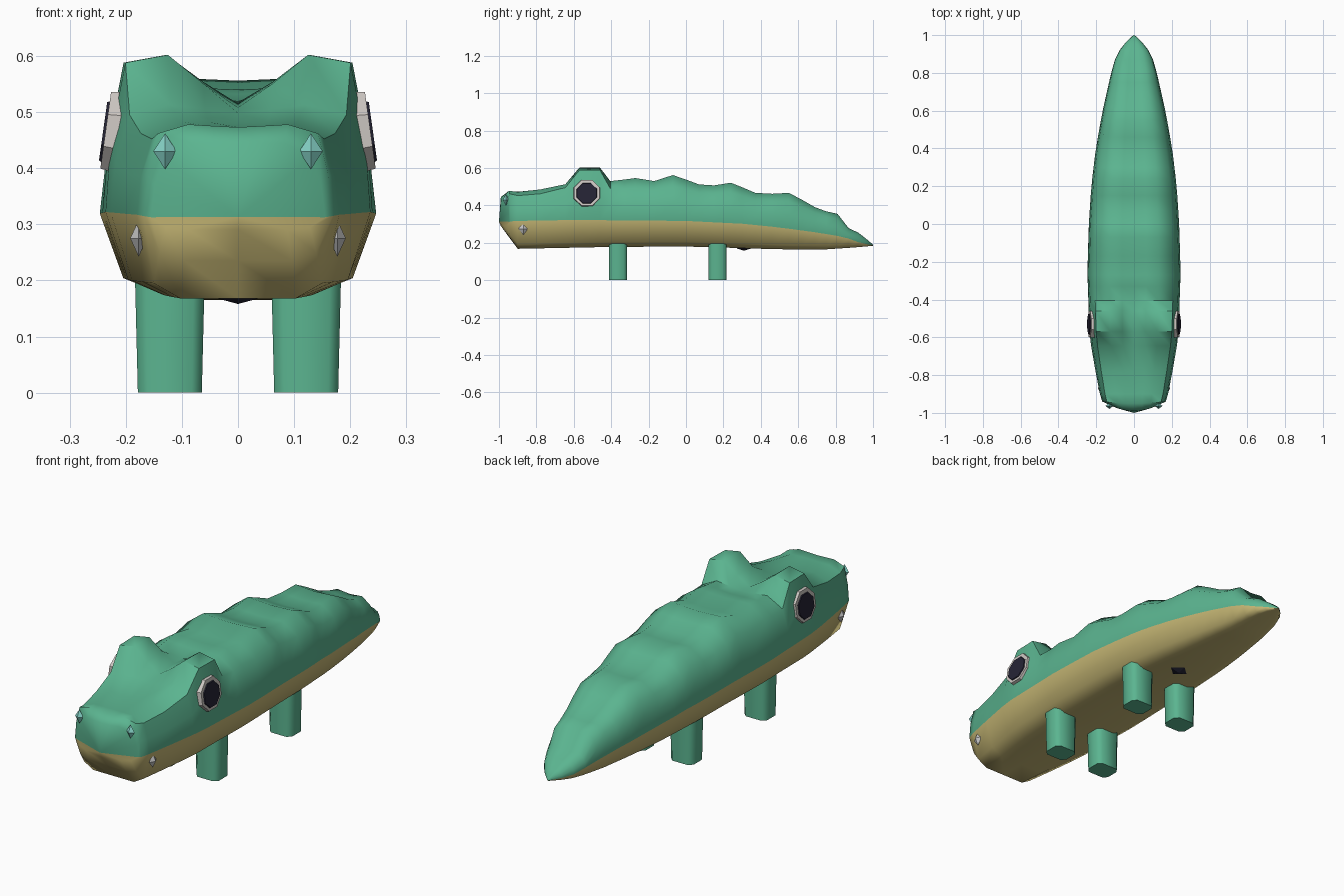
import bpy, bmesh, math
from mathutils import Matrix, Vector

cube = bpy.data.objects.get("Cube")
if cube:
    bpy.data.objects.remove(cube, do_unlink=True)


def material(name, rgb):
    m = bpy.data.materials.new(name)
    m.use_nodes = True
    m.diffuse_color = (*rgb, 1)
    bsdf = next(n for n in m.node_tree.nodes if n.type == 'BSDF_PRINCIPLED')
    bsdf.inputs["Base Color"].default_value = (*rgb, 1)
    bsdf.inputs["Roughness"].default_value = 0.8
    return m


GREEN = material("skin green", (0.105, 0.46, 0.28))
TAN = material("belly tan", (0.56, 0.47, 0.175))
WHITE = material("eye white", (0.62, 0.58, 0.55))
DARK = material("pupil dark", (0.018, 0.017, 0.035))
TEAL = material("nostril teal", (0.24, 0.66, 0.58))
TOOTH = material("tooth grey", (0.55, 0.55, 0.55))


def finish(name, bm, mats, angle=None):
    bmesh.ops.recalc_face_normals(bm, faces=bm.faces)
    me = bpy.data.meshes.new(name)
    bm.to_mesh(me)
    bm.free()
    for m in mats:
        me.materials.append(m)
    ob = bpy.data.objects.new(name, me)
    bpy.context.collection.objects.link(ob)
    if angle:
        bpy.ops.object.select_all(action='DESELECT')
        ob.select_set(True)
        bpy.context.view_layer.objects.active = ob
        bpy.ops.object.shade_smooth_by_angle(angle=math.radians(angle))
    return ob


def lerp(table, y):
    for (y0, v0), (y1, v1) in zip(table, table[1:]):
        if y <= y1:
            return v0 + (v1 - v0) * max(0, y - y0) / (y1 - y0)
    return table[-1][1]


# Body profiles along y: half width, belly height, colour seam height
WIDTH = [(-0.99, 0.155), (-0.95, 0.168), (-0.87, 0.188), (-0.6, 0.235), (-0.25, 0.247), (0, 0.239),
         (0.2, 0.226), (0.4, 0.202), (0.6, 0.166), (0.8, 0.121), (0.9, 0.092), (0.96, 0.045), (1, 0.003)]
BELLY = [(-0.99, 0.29), (-0.95, 0.235), (-0.9, 0.168), (-0.4, 0.178), (0, 0.18), (0.25, 0.173),
         (0.5, 0.165), (0.75, 0.165), (0.9, 0.175), (1, 0.184)]
SEAM = [(-1, 0.312), (-0.9, 0.317), (-0.6, 0.322), (0, 0.317), (0.3, 0.302), (0.5, 0.282),
        (0.7, 0.255), (0.85, 0.23), (0.93, 0.2), (1, 0.186)]

# Head stations: y, shoulder, brow and centre heights
HEAD = [(-0.99, 0.42, 0.445, 0.445), (-0.95, 0.462, 0.478, 0.473), (-0.9, 0.452, 0.472, 0.473),
        (-0.78, 0.462, 0.485, 0.48), (-0.645, 0.495, 0.513, 0.498), (-0.57, 0.588, 0.602, 0.508),
        (-0.46, 0.588, 0.602, 0.515), (-0.405, 0.49, 0.53, 0.517)]
# Back ridge: y and height
BACK = [(-0.33, 0.538), (-0.27, 0.546), (-0.17, 0.53), (-0.07, 0.562), (0, 0.538), (0.07, 0.512),
        (0.15, 0.507), (0.24, 0.521), (0.3, 0.497), (0.37, 0.467), (0.46, 0.462), (0.55, 0.467),
        (0.62, 0.43), (0.69, 0.39), (0.75, 0.368), (0.81, 0.355), (0.87, 0.278), (0.92, 0.255),
        (0.96, 0.224), (1, 0.19)]
stations = list(HEAD)
for y, top in BACK:
    s = lerp(SEAM, y)
    stations.append((y, s + 0.76 * (top - s), top, top - 0.006 * (y < 0.9)))

# Body: rings lofted from snout to tail, tan below the seam and green above
bm = bmesh.new()
rings = []
for y, sh, brow, mid in stations:
    w, b, s = lerp(WIDTH, y), lerp(BELLY, y), lerp(SEAM, y)
    half = [(0, b), (0.57 * w, b), (0.83 * w, b + 0.18 * (s - b)), (w, s), (0.96 * w, s + 0.5 * (sh - s)),
            (0.85 * w, sh), (0.53 * w, brow), (0.26 * w, 0.45 * brow + 0.55 * mid), (0, mid)]
    ring = half + [(-x, z) for x, z in half[-2:0:-1]]
    bulge = 0.045 if y < -0.98 else 0.01 if y < -0.94 else 0
    rings.append([bm.verts.new((x, y + bulge * (x / w) ** 2, z)) for x, z in ring])
n = len(rings[0])


def strip(i, verts):
    bm.faces.new(verts).material_index = 1 if i < 3 or i >= n - 3 else 0


for r0, r1 in zip(rings, rings[1:]):
    for i in range(n):
        j = (i + 1) % n
        strip(i, (r0[i], r0[j], r1[j], r1[i]))
for ring, tip in ((rings[0], (0, -1, 0.313)), (rings[-1], (0, 1.0, 0.187))):
    v = bm.verts.new(tip)
    for i in range(n):
        strip(i, (v, ring[i], ring[(i + 1) % n]))
finish("body", bm, (GREEN, TAN), 50)


# Legs: bevelled tapering posts
def leg(name, x, y):
    bm = bmesh.new()
    bmesh.ops.create_cube(bm, size=1)
    bmesh.ops.scale(bm, vec=(0.114, 0.097, 0.23), verts=bm.verts)
    upright = [e for e in bm.edges if abs(e.verts[0].co.z - e.verts[1].co.z) > 0.1]
    bmesh.ops.bevel(bm, geom=upright, offset=0.018, segments=1, affect='EDGES')
    for v in bm.verts:
        if v.co.z > 0:
            v.co.x *= 1.1
    bmesh.ops.translate(bm, vec=(x, y, 0.115), verts=bm.verts)
    finish(name, bm, (GREEN,), 50)


# Eight-sided tapered disc facing sideways, leaning in at the top
def disc(name, side, x, r, depth, mat):
    bm = bmesh.new()
    bmesh.ops.create_cone(bm, cap_ends=True, segments=8, radius1=r, radius2=r * 0.93, depth=depth)
    turn = (Matrix.Translation((side * x, -0.53, 0.465)) @ Matrix.Rotation(side * math.radians(82), 4, 'Y')
            @ Matrix.Rotation(math.pi / 8, 4, 'Z'))
    bmesh.ops.transform(bm, matrix=turn, verts=bm.verts)
    finish(name, bm, (mat,))


# Eight-faced gem for nostrils, teeth and the belly mark
def gem(name, pos, size, mat):
    bm = bmesh.new()
    tips = [[bm.verts.new(Vector(pos) + Vector([k * size[a] if a == c else 0 for c in range(3)]))
             for k in (-1, 1)] for a in range(3)]
    for a in tips[0]:
        for b in tips[1]:
            for c in tips[2]:
                bm.faces.new((a, b, c))
    finish(name, bm, (mat,))


for side, label in ((1, "left"), (-1, "right")):
    leg(label + "_front_leg", side * 0.1215, -0.363)
    leg(label + "_back_leg", side * 0.1215, 0.169)
    disc(label + "_eye", side, 0.219, 0.08, 0.034, WHITE)
    disc(label + "_pupil", side, 0.2365, 0.061, 0.008, DARK)
    gem(label + "_nostril", (side * 0.13, -0.963, 0.43), (0.021, 0.016, 0.032), TEAL)
    gem(label + "_tooth", (side * 0.177, -0.87, 0.275), (0.015, 0.026, 0.033), TOOTH)

gem("belly_mark", (0, 0.31, 0.17), (0.045, 0.04, 0.012), DARK)
